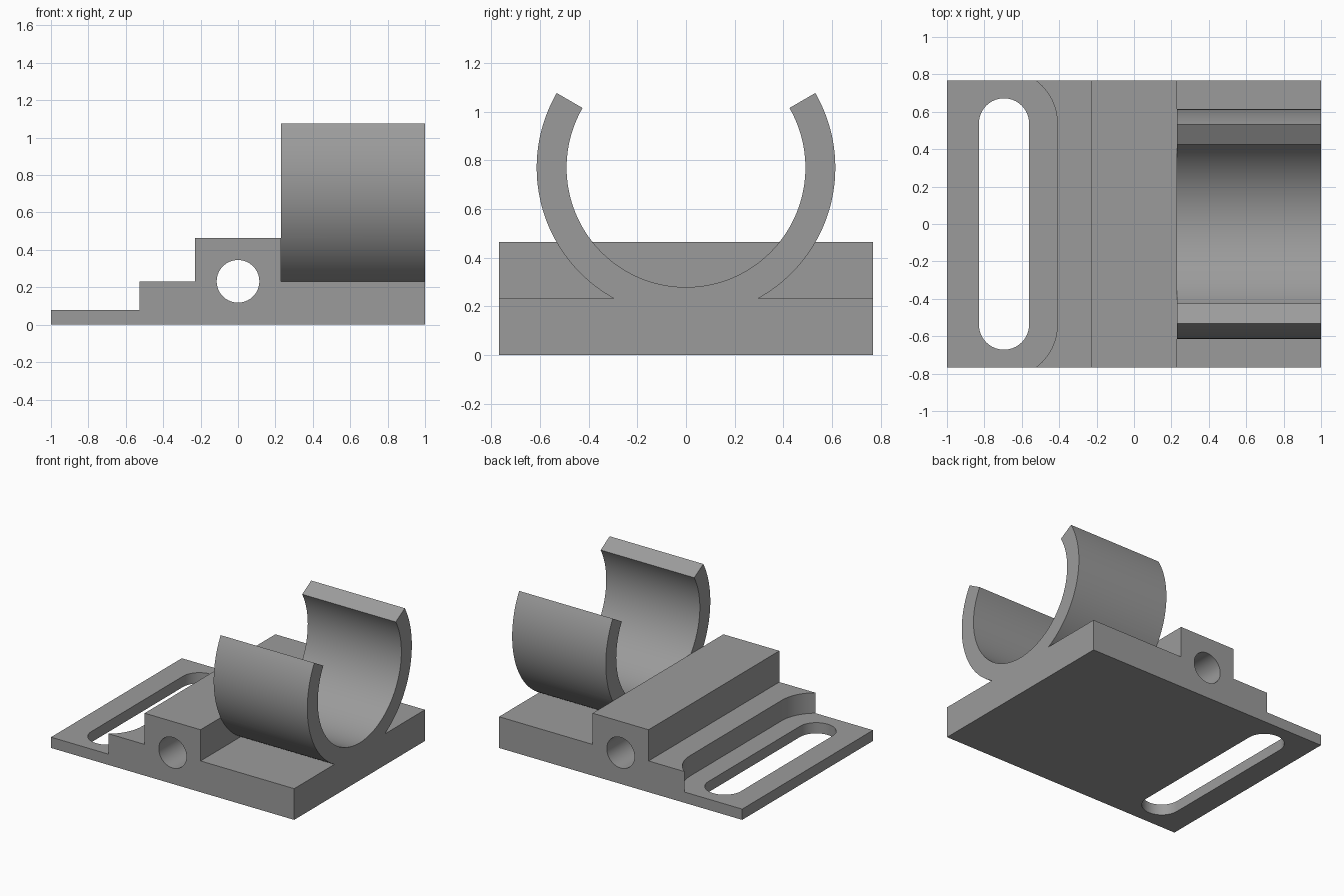
import bpy, bmesh
from math import sin, cos, radians
from mathutils import Vector

if "Cube" in bpy.data.objects:
    bpy.data.objects.remove(bpy.data.objects["Cube"])

grey = bpy.data.materials.new("plain grey")
grey.diffuse_color = (0.33, 0.33, 0.33, 1)
grey.use_nodes = True
grey.node_tree.nodes["Principled BSDF"].inputs["Base Color"].default_value = grey.diffuse_color


def arc(cx, cy, r, a0, a1, n):
    """Points along an arc, angles in degrees."""
    angles = [radians(a0 + (a1 - a0) * i / n) for i in range(n + 1)]
    return [(cx + r * cos(a), cy + r * sin(a)) for a in angles]


def prism(name, outline, axis, lo, hi):
    """Extrude a 2D outline along one axis (outline uses the other two axes in order)."""
    def place(p, d):
        c = list(p)
        c.insert(axis, d)
        return Vector(c)
    bm = bmesh.new()
    face = bm.faces.new([bm.verts.new(place(p, lo)) for p in outline])
    new = bmesh.ops.extrude_face_region(bm, geom=[face])["geom"]
    shift = place((0, 0), hi - lo)
    bmesh.ops.translate(bm, vec=shift, verts=[v for v in new if isinstance(v, bmesh.types.BMVert)])
    bmesh.ops.recalc_face_normals(bm, faces=bm.faces)
    mesh = bpy.data.meshes.new(name)
    bm.to_mesh(mesh)
    bm.free()
    mesh.materials.append(grey)
    ob = bpy.data.objects.new(name, mesh)
    bpy.context.collection.objects.link(ob)
    return ob


def combine(target, tool, operation):
    """Apply a boolean and remove the tool object."""
    mod = target.modifiers.new(operation, 'BOOLEAN')
    mod.operation = operation
    mod.solver = 'EXACT'
    mod.object = tool
    bpy.context.view_layer.objects.active = target
    bpy.ops.object.modifier_apply(modifier=mod.name)
    bpy.data.objects.remove(tool)


HALF = 0.768               # half depth of the base
SLOT_X, SLOT_Y = -0.695, 0.538

# Stepped base with the raised cross block
body = prism("clamp_bracket", [(-1, 0), (1, 0), (1, 0.232), (0.23, 0.232), (0.23, 0.464),
                               (-0.23, 0.464), (-0.23, 0.232), (-1, 0.232)], 1, -HALF, HALF)

# Open cradle ring, merged into the base
ring = prism("cradle_ring", arc(0, 0.77, 0.614, 150, 390, 96) + arc(0, 0.77, 0.491, 390, 150, 96),
             0, 0.23, 1)
combine(body, ring, 'UNION')

# Lowered pocket around the slot, with rounded inner corners
pocket = prism("pocket_cutter", [(-1.2, -0.823)] + arc(SLOT_X, -SLOT_Y, 0.285, -90, 0, 24)
               + arc(SLOT_X, SLOT_Y, 0.285, 0, 90, 24) + [(-1.2, 0.823)], 2, 0.08, 0.4)
combine(body, pocket, 'DIFFERENCE')

# Long adjustment slot
slot = prism("slot_cutter", arc(SLOT_X, SLOT_Y, 0.134, 0, 180, 32)
             + arc(SLOT_X, -SLOT_Y, 0.134, 180, 360, 32), 2, -0.1, 0.3)
combine(body, slot, 'DIFFERENCE')

# Cross bore through the block
bore = prism("bore_cutter", arc(0, 0.232, 0.114, 0, 360, 64)[:-1], 1, -1, 1)
combine(body, bore, 'DIFFERENCE')

# Smooth the curved walls, keep the edges sharp
bpy.ops.object.select_all(action='DESELECT')
body.select_set(True)
bpy.context.view_layer.objects.active = body
bpy.ops.object.shade_smooth_by_angle(angle=radians(25))
